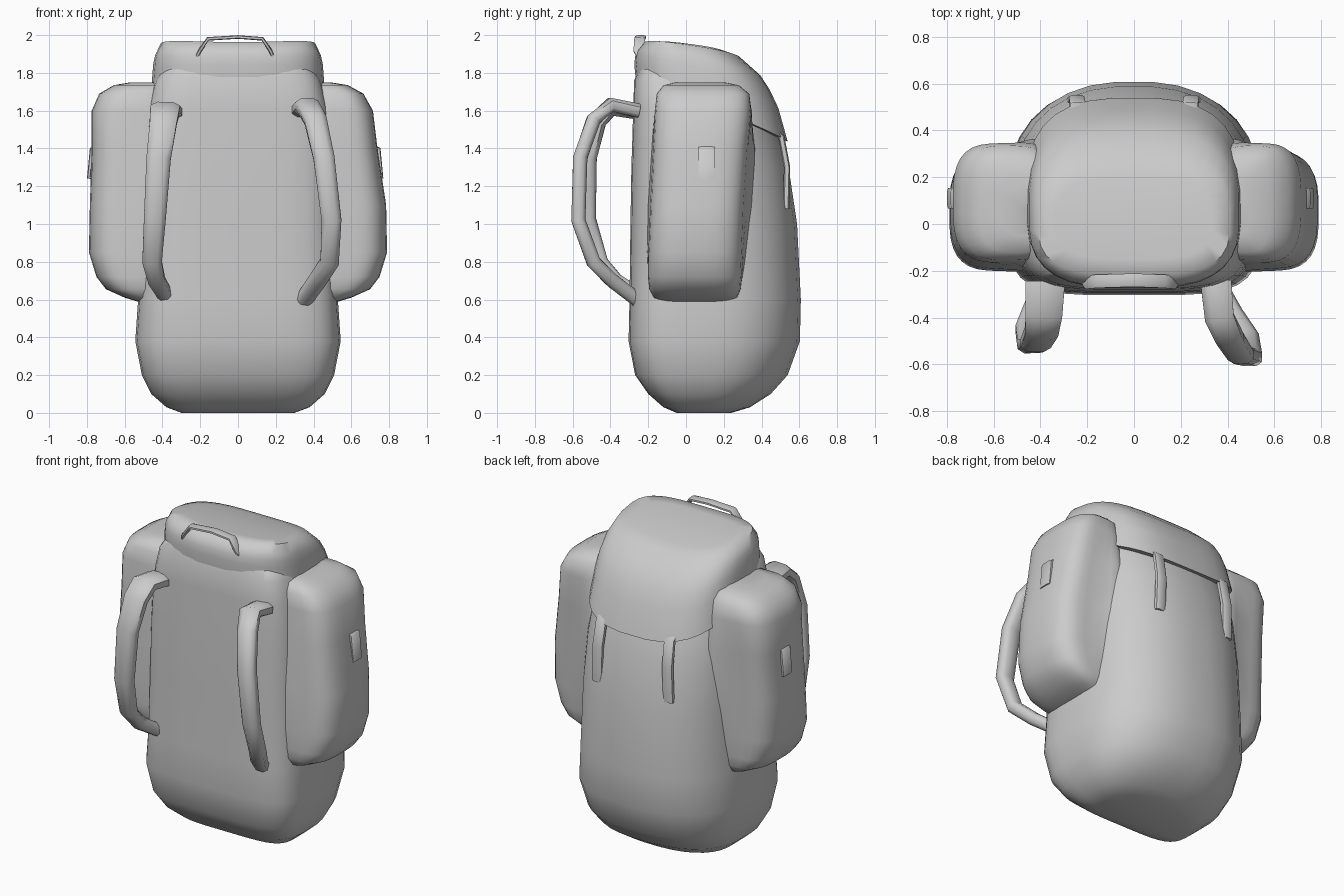
import bpy, bmesh, math
from mathutils import Vector

cube = bpy.data.objects.get("Cube")
if cube:
    bpy.data.objects.remove(cube)

grey = bpy.data.materials.new("grey canvas")
grey.use_nodes = True
COLOUR = (0.6, 0.6, 0.6, 1)
grey.diffuse_color = COLOUR
grey.node_tree.nodes["Principled BSDF"].inputs["Base Color"].default_value = COLOUR


def loft(name, rings, angle=60):
    """Skin a list of closed rings, cap both ends."""
    bm = bmesh.new()
    loops = [[bm.verts.new(p) for p in ring] for ring in rings]
    n = len(loops[0])
    for a, b in zip(loops, loops[1:]):
        for i in range(n):
            j = (i + 1) % n
            bm.faces.new((a[i], a[j], b[j], b[i]))
    bm.faces.new(loops[0])
    bm.faces.new(loops[-1])
    bmesh.ops.recalc_face_normals(bm, faces=bm.faces)
    mesh = bpy.data.meshes.new(name)
    bm.to_mesh(mesh)
    bm.free()
    mesh.materials.append(grey)
    obj = bpy.data.objects.new(name, mesh)
    bpy.context.collection.objects.link(obj)
    bpy.ops.object.select_all(action='DESELECT')
    obj.select_set(True)
    bpy.context.view_layer.objects.active = obj
    bpy.ops.object.shade_smooth_by_angle(angle=math.radians(angle))
    return obj


def power(v, e):
    return math.copysign(abs(v) ** e, v)


def bag_ring(z, w, front, back, tilt=0.0, front_e=0.45, back_e=0.84, sag=0.0, n=32):
    """Flat-fronted, round-backed section, tilted along y, sagging mid-width."""
    mid = front + (back - front) * 0.45
    ring = []
    for i in range(n):
        t = math.tau * (i + 0.5) / n
        c, s = math.cos(t), math.sin(t)
        e = back_e if s > 0 else front_e
        x = w * power(c, e)
        y = mid + power(s, e) * ((back - mid) if s > 0 else (mid - front))
        ring.append((x, y, z + tilt * y + sag * x * x))
    return ring


def pocket_ring(side, z, outer, front, back, n=32):
    """Rounded outer half, root flaring into the bag at mid height."""
    inner = 0.36
    outer -= side * 0.06 * max(0, z - 1.1)
    cx, cy = (outer + inner) / 2, (front + back) / 2
    flare = max(0, 1 - ((z - 1.15) / 0.5) ** 2)
    ring = []
    for i in range(n):
        t = math.tau * (i + 0.5) / n
        c, s = math.cos(t), math.sin(t)
        root = max(0, -c)
        grow = root * flare * (0.13 if s > 0 else 0.05)
        depth = (back - front) / 2 + grow
        ring.append((side * (cx + (outer - inner) / 2 * power(c, 0.65)),
                     cy + depth * power(s, 0.65 if c > 0 else 0.35), z))
    return ring


def strap(name, path, widths, thick, across=(1, 0, 0), sides=8, e=0.6):
    """Sweep a rounded flat section along a path, tapering its width."""
    pts = [Vector(p) for p in path]
    last = len(pts) - 1
    rings = []
    for i, p in enumerate(pts):
        width = widths[0] + (widths[1] - widths[0]) * i / last
        tangent = (pts[min(i + 1, last)] - pts[max(i - 1, 0)]).normalized()
        u = Vector(across)
        u = (u - tangent * u.dot(tangent)).normalized()
        v = tangent.cross(u)
        ring = []
        for k in range(sides):
            t = math.tau * (k + 0.5) / sides
            ring.append(p + u * (width / 2 * power(math.cos(t), e))
                        + v * (thick / 2 * power(math.sin(t), e)))
        rings.append(ring)
    return loft(name, rings)


# Main bag
body = [(0, .30, -.05, .24), (.03, .38, -.12, .34), (.1, .46, -.2, .45),
        (.2, .51, -.27, .54), (.38, .545, -.305, .605), (.6, .53, -.3, .61),
        (1, .52, -.295, .59), (1.3, .51, -.29, .545), (1.45, .5, -.285, .5),
        (1.62, .48, -.28, .44), (1.76, .44, -.275, .35), (1.85, .38, -.24, .28)]
loft("bag_body", [bag_ring(*r) for r in body])

# Lid, its lower edge dropping toward the back
lid = [(1.64, .43, -.24, .48, -.38), (1.64, .465, -.265, .54, -.38),
       (1.76, .455, -.275, .49, -.3), (1.82, .45, -.27, .445, -.25),
       (1.865, .44, -.26, .395, -.2), (1.93, .41, -.22, .28, -.15),
       (1.942, .34, -.15, .2, -.13)]
loft("lid", [bag_ring(*r, front_e=.66, back_e=.7, sag=.12) for r in lid])

# Side pockets, their tabs and the lid straps
pocket = [(.58, .5, -.1, .2), (.61, .6, -.17, .27), (.655, .7, -.195, .29),
          (.72, .75, -.2, .295), (.85, .79, -.2, .3), (1.1, .785, -.19, .31),
          (1.4, .757, -.175, .33), (1.6, .745, -.165, .345), (1.69, .7, -.155, .335),
          (1.735, .62, -.12, .28), (1.75, .53, -.05, .2)]
for side, label in ((1, "left"), (-1, "right")):
    loft(label + "_pocket", [pocket_ring(side, *r) for r in pocket])
    tab = .76 - side * .015
    strap(label + "_pocket_tab",
          [(side * (tab - .03), .11, 1.41), (side * tab, .11, 1.4),
           (side * (tab + .015), .11, 1.24)], (.09, .09), .02, across=(0, 1, 0))
    strap(label + "_lid_strap",
          [(side * .24, .46, 1.5), (side * .24, .505, 1.46),
           (side * .245, .535, 1.3), (side * .25, .53, 1.08)], (.07, .07), .035)

# Shoulder straps, wide at the shoulder
strap("left_shoulder_strap",
      [(.35, -.25, 1.6), (.365, -.4, 1.63), (.41, -.49, 1.55), (.455, -.56, 1.35),
       (.495, -.57, 1.02), (.485, -.49, .8), (.42, -.39, .7), (.35, -.26, .6)],
      (.14, .09), .08, e=.75)
strap("right_shoulder_strap",
      [(-.38, -.25, 1.59), (-.385, -.39, 1.61), (-.395, -.46, 1.54), (-.42, -.51, 1.35),
       (-.44, -.515, 1.03), (-.455, -.45, .8), (-.43, -.37, .7), (-.39, -.26, .63)],
      (.18, .08), .08, e=.75)

# Carry handle
strap("carry_handle",
      [(-.22, -.22, 1.88), (-.2, -.25, 1.92), (-.16, -.245, 1.98), (0, -.24, 1.99),
       (.13, -.245, 1.98), (.17, -.25, 1.92), (.19, -.22, 1.87)],
      (.06, .06), .02, across=(0, 1, 0))
